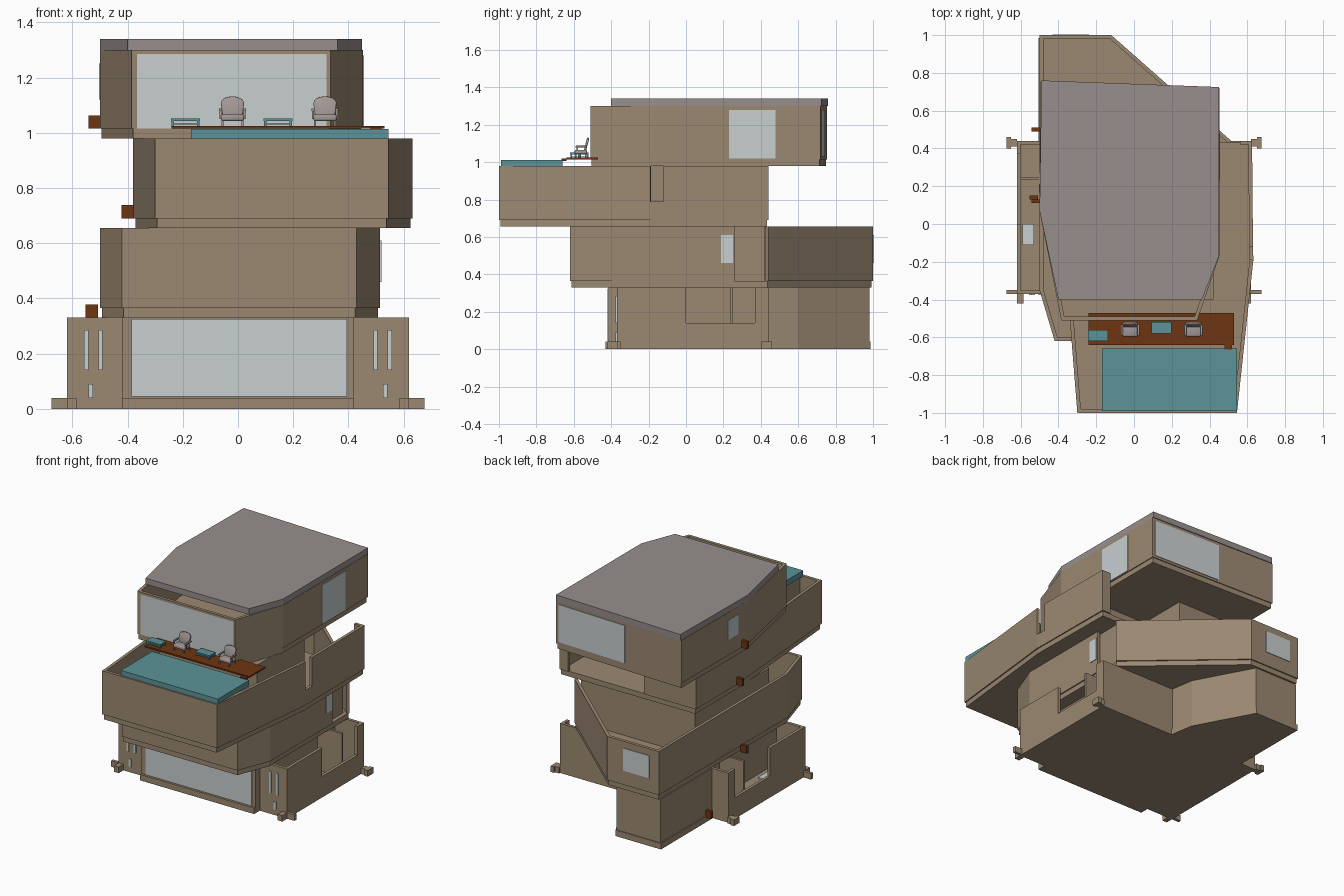
import bpy, bmesh
from math import cos, sin, pi
from mathutils import Vector, Matrix

cube = bpy.data.objects.get("Cube")
if cube:
    bpy.data.objects.remove(cube, do_unlink=True)


def material(name, rgb):
    m = bpy.data.materials.new(name)
    m.use_nodes = True
    m.diffuse_color = (*rgb, 1)
    m.node_tree.nodes["Principled BSDF"].inputs["Base Color"].default_value = (*rgb, 1)
    return m


TAN = material("tan_concrete", (.33, .25, .168))
GREY = material("roof_grey", (.31, .275, .268))
GLASS = material("pale_glass", (.58, .62, .63))
TEAL = material("teal", (.107, .296, .314))
WOOD = material("dark_wood", (.156, .036, .006))
FABRIC = material("chair_fabric", (.36, .31, .30))


def prism(name, pts, z0, z1, mat):
    """Extrude a plan outline from z0 to z1."""
    bm = bmesh.new()
    face = bm.faces.new([bm.verts.new((x, y, z0)) for x, y in pts])
    top = bmesh.ops.extrude_face_region(bm, geom=[face])["geom"]
    bmesh.ops.translate(bm, vec=(0, 0, z1 - z0),
                        verts=[v for v in top if isinstance(v, bmesh.types.BMVert)])
    bmesh.ops.recalc_face_normals(bm, faces=bm.faces)
    me = bpy.data.meshes.new(name)
    bm.to_mesh(me)
    bm.free()
    me.materials.append(mat)
    ob = bpy.data.objects.new(name, me)
    bpy.context.collection.objects.link(ob)
    return ob


def box(name, x0, x1, y0, y1, z0, z1, mat=TAN):
    x0, x1 = sorted((x0, x1))
    return prism(name, [(x0, y0), (x1, y0), (x1, y1), (x0, y1)], z0, z1, mat)


def inset(path, t, closed=False):
    """Shift a counter-clockwise path inward with mitred corners."""
    p = [Vector(q) for q in path]
    n = len(p)
    out = []
    for i in range(n):
        a, b = p[i - 1], p[(i + 1) % n]
        d1 = (p[i] - a).normalized()
        d2 = (b - p[i]).normalized()
        if not closed and i == 0:
            d1 = d2
        if not closed and i == n - 1:
            d2 = d1
        n1, n2 = Vector((-d1.y, d1.x)), Vector((-d2.y, d2.x))
        out.append(tuple(p[i] + (n1 + n2) * t / (1 + n1.dot(n2))))
    return out


def wall(name, path, z0, z1, t=.02, mat=TAN):
    return prism(name, list(path) + inset(path, t)[::-1], z0, z1, mat)


def pane(name, p, q, s0, s1, z0, z1):
    """Thin glass plate on the outside of the wall from p to q."""
    p, q = Vector(p), Vector(q)
    return wall(name, [p.lerp(q, s0), p.lerp(q, s1)], z0, z1, -.004, GLASS)


# Ground floor: slab, core, rear wing and mirrored side terraces
box("ground_slab", -.62, .62, -.37, .44, 0, .04)
box("ground_bay_slab", -.42, .42, -.43, -.37, 0, .04)
wing = [(-.5, .42), (.06, .42), (.03, .6), (-.175, .98), (-.5, .98)]
prism("rear_wing_slab", inset(wing, -.006, True), 0, .04, TAN)
prism("rear_wing", wing, .04, .33, TAN)
box("ground_core", -.42, .42, -.415, .44, .04, .33)
box("ground_front_window", -.385, .395, -.421, -.414, .045, .325, GLASS)
for s, side in ((1, "left"), (-1, "right")):
    def part(name, x0, x1, *rest):
        return box(side + "_" + name, s * x0, s * x1, *rest)
    part("terrace_front_wall", .42, .61, -.37, -.35, .04, .33)
    part("terrace_side_wall", .6, .62, -.37, 0, .04, .33)
    part("terrace_low_wall", .6, .62, 0, .37, .04, .14)
    part("terrace_corner_post", .6, .62, .37, .44, .04, .33)
    part("terrace_back_wall", .42, .6, .42, .44, .04, .33)
    part("terrace_partition", .42, .6, .235, .25, .04, .33)
    part("slab_rear_stub", .62, .675, .41, .45, 0, .04)
    part("slab_rear_stub_cap", .65, .675, .4, .46, 0, .04)
    part("slab_front_stub", .585, .62, -.42, -.37, 0, .04)
    part("slab_side_stub", .62, .675, -.37, -.35, 0, .04)
    part("slit_outer", .542, .557, -.376, -.37, .14, .285, GLASS)
    part("slit_inner", .49, .505, -.376, -.37, .14, .285, GLASS)
    part("low_light", .525, .542, -.376, -.37, .04, .09, GLASS)
box("terrace_table", -.59, -.53, -.11, 0, .1, .11, GLASS)
box("terrace_table_base", -.575, -.545, -.075, -.035, .04, .1, WOOD)

# Second floor: parapet open beside the core, with a slanted rear wall
second = [(-.42, -.62), (.43, -.62), (.515, -.4), (.515, .44), (-.12, 1), (-.5, 1), (-.5, -.35)]
prism("second_slab", inset(second, .008, True), .33, .365, TAN)
wall("second_parapet", second[3:] + second[:3] + [(.515, .26)], .365, .655)
box("second_core", -.36, .48, -.36, .42, .365, .655)
pane("second_side_window", second[2], second[3], .7, .775, .46, .61)
pane("second_rear_window", second[4], second[5], .31, .82, .46, .61)

# Third floor: long terrace tray, stepped wall on one side, open rear bay
third = [(-.3, -1), (.545, -1), (.632, -.19), (.625, .44), (-.38, .44), (-.38, 0)]
prism("third_slab", inset(third, .008, True), .655, .69, TAN)
wall("third_parapet", [(0, .44), third[4], third[5], third[0], third[1], third[2]], .69, .98)
wall("third_low_wall", [third[2], (.63, -.12)], .69, .79)
wall("third_side_wall", [(.63, -.12), third[3], (.56, .44)], .69, .98)
box("third_core", -.3, .42, -.4, .1, .69, .98)
box("third_rear_partition", -.02, 0, .1, .42, .69, .98)
box("third_rear_door", .12, .2, .1, .107, .7, .93, GLASS)

# Pool and its basin
box("pool_basin", -.16, .5, -.97, -.67, .69, .975)
box("pool", -.17, .545, -.99, -.66, .975, 1.013, TEAL)

# Top floor: walls around a full front window, and the roof
top = [(.335, -.51), (.452, -.17), (.452, .72), (-.495, .755), (-.5, .07), (-.385, -.51)]
prism("top_slab", inset(top, .006, True), .98, 1.015, TAN)
wall("top_walls", top, 1.015, 1.3)
box("front_lintel", -.385, .335, -.51, -.49, 1.285, 1.3)
box("top_front_window", -.385, .335, -.505, -.495, 1.015, 1.285, GLASS)
pane("top_side_window", top[1], top[2], .45, .73, 1.02, 1.28)
pane("top_rear_window", top[2], top[3], .02, .55, 1.03, 1.28)
pane("top_far_window", top[3], top[4], .7, .86, 1.12, 1.25)
prism("roof", [(-.49, .76), (-.5, .07), (-.4, -.4), (.36, -.4), (.45, -.17), (.45, .725)],
      1.3, 1.34, GREY)

# Wooden deck, step and small planters
box("deck", -.24, .53, -.64, -.47, 1.015, 1.025, WOOD)
box("deck_step", .48, .52, -.665, -.64, 1.005, 1.02, WOOD)
for name, x, y, z in (("top", -.52, .12, 1.015), ("third", -.4, 0, .69),
                      ("second", -.53, .14, .33), ("ground", -.52, .5, .03)):
    box(name + "_planter", x - .022, x + .022, y - .01, y + .01, z, z + .048, WOOD)

# Low tables
for i, (x, y) in enumerate(((-.19, -.59), (.145, -.55))):
    box(f"table_top_{i}", x - .053, x + .053, y - .03, y + .03, 1.042, 1.052, TEAL)
    box(f"table_shelf_{i}", x - .048, x + .048, y - .026, y + .026, 1.03, 1.034, TEAL)
    for sx in (-1, 1):
        for sy in (-1, 1):
            cx, cy = x + sx * .046, y + sy * .024
            box(f"table_leg_{i}", cx - .004, cx + .004, cy - .004, cy + .004, 1.025, 1.042, TEAL)


def soften(ob, width):
    mod = ob.modifiers.new("soft_edges", "BEVEL")
    mod.width, mod.segments = width, 2
    for f in ob.data.polygons:
        f.use_smooth = True


# Armchairs with arched, reclined backs
for i, x in enumerate((-.02, .315)):
    y = -.56
    soften(box(f"chair_seat_{i}", x - .042, x + .042, y - .035, y + .03, 1.043, 1.066, FABRIC), .006)
    arch = [(-.036, 0), (.036, 0)] + [(.042 * cos(a * pi / 8), .05 + .024 * sin(a * pi / 8))
                                      for a in range(9)]
    back = prism(f"chair_back_{i}", arch, 0, .012, FABRIC)
    back.matrix_world = Matrix.Translation((x, y + .025, 1.058)) @ Matrix.Rotation(pi * .42, 4, "X")
    soften(back, .004)
    for s in (-1, 1):
        ax = x + s * .043
        soften(box(f"chair_arm_{i}", ax - .006, ax + .006, y - .03, y + .03, 1.078, 1.088, FABRIC), .003)
        box(f"chair_arm_post_{i}", ax - .004, ax + .004, y - .025, y - .017, 1.05, 1.08, FABRIC)
        for fy in (-.03, .024):
            lx = x + s * .036
            box(f"chair_leg_{i}", lx - .004, lx + .004, y + fy - .004, y + fy + .004, 1.025, 1.045, FABRIC)
